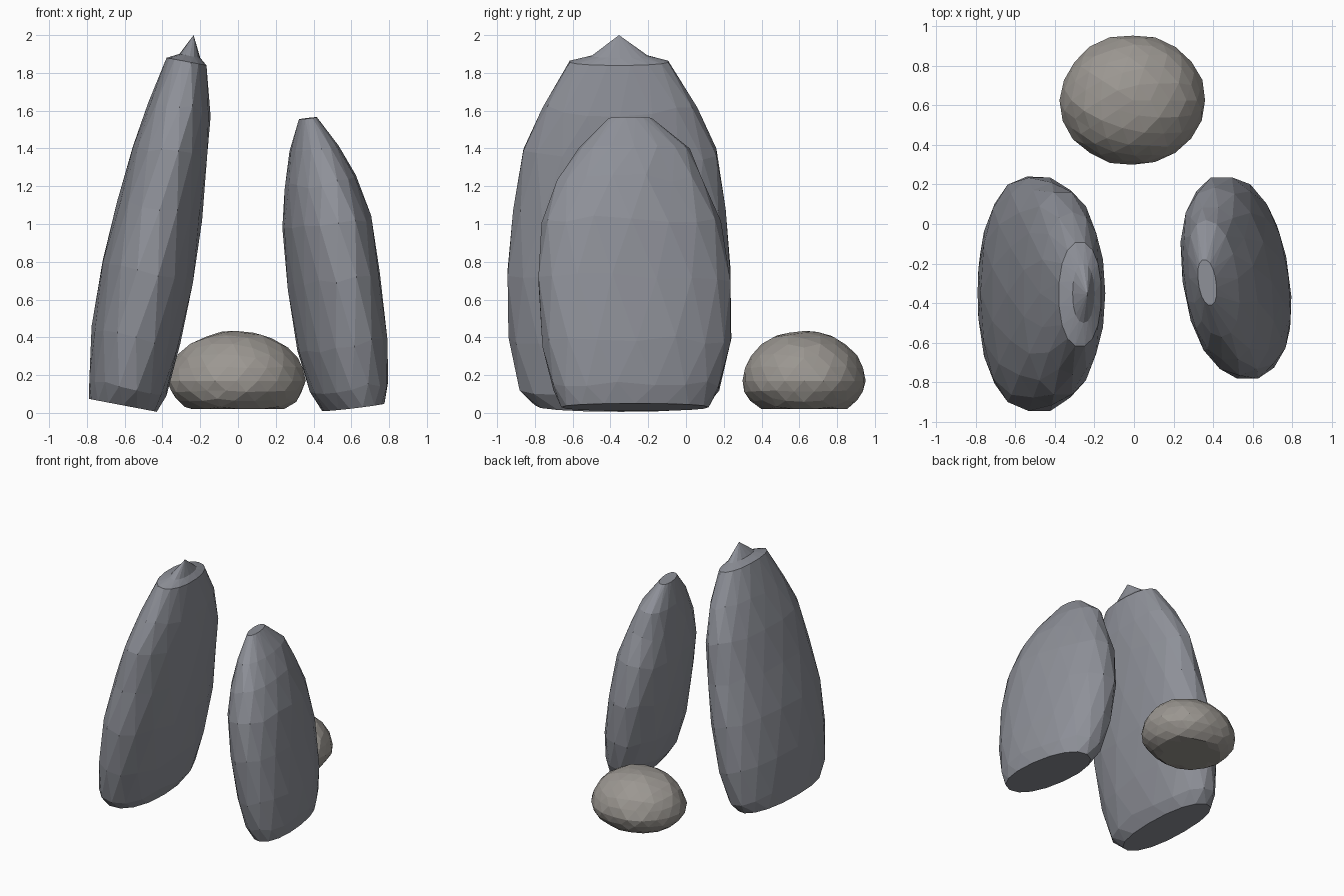
import bpy, bmesh, math, random

if "Cube" in bpy.data.objects:
    bpy.data.objects.remove(bpy.data.objects["Cube"])

random.seed(4)


def material(name, rgb):
    m = bpy.data.materials.new(name)
    m.diffuse_color = (*rgb, 1)
    m.use_nodes = True
    m.node_tree.nodes["Principled BSDF"].inputs["Base Color"].default_value = m.diffuse_color
    return m


slate = material("slate", (0.27, 0.28, 0.315))
earth = material("earth", (0.33, 0.31, 0.285))


def finish(bm, name, mat):
    bmesh.ops.recalc_face_normals(bm, faces=bm.faces[:])
    me = bpy.data.meshes.new(name)
    bm.to_mesh(me)
    bm.free()
    me.materials.append(mat)
    ob = bpy.data.objects.new(name, me)
    bpy.context.collection.objects.link(ob)
    return ob


def power(v, n):
    return math.copysign(abs(v) ** (2 / n), v)


def standing_stone(name, rings, tilt, yaw, peak=None, sides=16, n=2.2):
    """Loft staggered oval rings (z, x_min, x_max, y_min, y_max) into a leaning slab."""
    bm = bmesh.new()
    loops = []
    for k, (z, x0, x1, y0, y1) in enumerate(rings):
        loop = []
        for i in range(sides):
            a = 2 * math.pi * (i + 0.5 * (k % 2)) / sides
            dx = (x1 - x0) / 2 * power(math.cos(a), n)
            dy = (y1 - y0) / 2 * power(math.sin(a), n)
            inner = 0 < k < len(rings) - 2
            jig = random.uniform(-0.02, 0.02) if inner else 0
            loop.append(bm.verts.new(((x0 + x1) / 2 + dx + yaw * dy,
                                      (y0 + y1) / 2 + dy, max(0, z + tilt * dx + jig))))
        loops.append(loop)
    for k, (a, b) in enumerate(zip(loops, loops[1:])):
        for i in range(sides):
            j = (i + 1) % sides
            if k % 2 == 0:
                bm.faces.new((a[i], a[j], b[i]))
                bm.faces.new((a[j], b[j], b[i]))
            else:
                bm.faces.new((a[i], b[j], b[i]))
                bm.faces.new((a[i], a[j], b[j]))
    bm.faces.new(loops[0][::-1])
    if peak:
        tip = bm.verts.new(peak)
        for i in range(sides):
            bm.faces.new((loops[-1][i], loops[-1][(i + 1) % sides], tip))
    else:
        bm.faces.new(loops[-1])
    return finish(bm, name, slate)


# Tall stone leaning to the right, with a small pointed tip
standing_stone("tall_stone", [
    (0.04, -0.79, -0.43, -0.80, 0.11),
    (0.14, -0.79, -0.375, -0.89, 0.185),
    (0.40, -0.775, -0.305, -0.94, 0.24),
    (0.75, -0.72, -0.235, -0.955, 0.245),
    (1.08, -0.64, -0.19, -0.915, 0.21),
    (1.38, -0.56, -0.16, -0.87, 0.17),
    (1.62, -0.475, -0.145, -0.76, 0.06),
    (1.86, -0.38, -0.165, -0.62, -0.09),
    (1.89, -0.31, -0.20, -0.50, -0.20),
], tilt=-0.19, yaw=0, peak=(-0.235, -0.355, 2.0))

# Shorter stone leaning to the left, turned slightly
standing_stone("short_stone", [
    (0.03, 0.455, 0.765, -0.66, 0.12),
    (0.14, 0.39, 0.785, -0.71, 0.18),
    (0.36, 0.325, 0.78, -0.76, 0.235),
    (0.70, 0.275, 0.74, -0.79, 0.245),
    (1.00, 0.245, 0.695, -0.765, 0.185),
    (1.22, 0.255, 0.615, -0.69, 0.09),
    (1.40, 0.28, 0.525, -0.57, 0.02),
    (1.56, 0.325, 0.415, -0.41, -0.18),
], tilt=0.13, yaw=-0.13)

# Flat-bottomed boulder behind the stones
bm = bmesh.new()
bmesh.ops.create_icosphere(bm, subdivisions=3, radius=1)
for v in bm.verts:
    x, y, z = v.co * random.uniform(0.98, 1.015)
    taper = 1 - 0.1 * max(0, z) * (1 - max(0, z))
    v.co = (-0.007 + 0.368 * x * taper, 0.625 + 0.33 * y * taper,
            max(0.02, 0.17 + z * (0.267 if z > 0 else 0.21)))
bmesh.ops.dissolve_limit(bm, angle_limit=0.01, verts=bm.verts[:], edges=bm.edges[:])
finish(bm, "boulder", earth)
